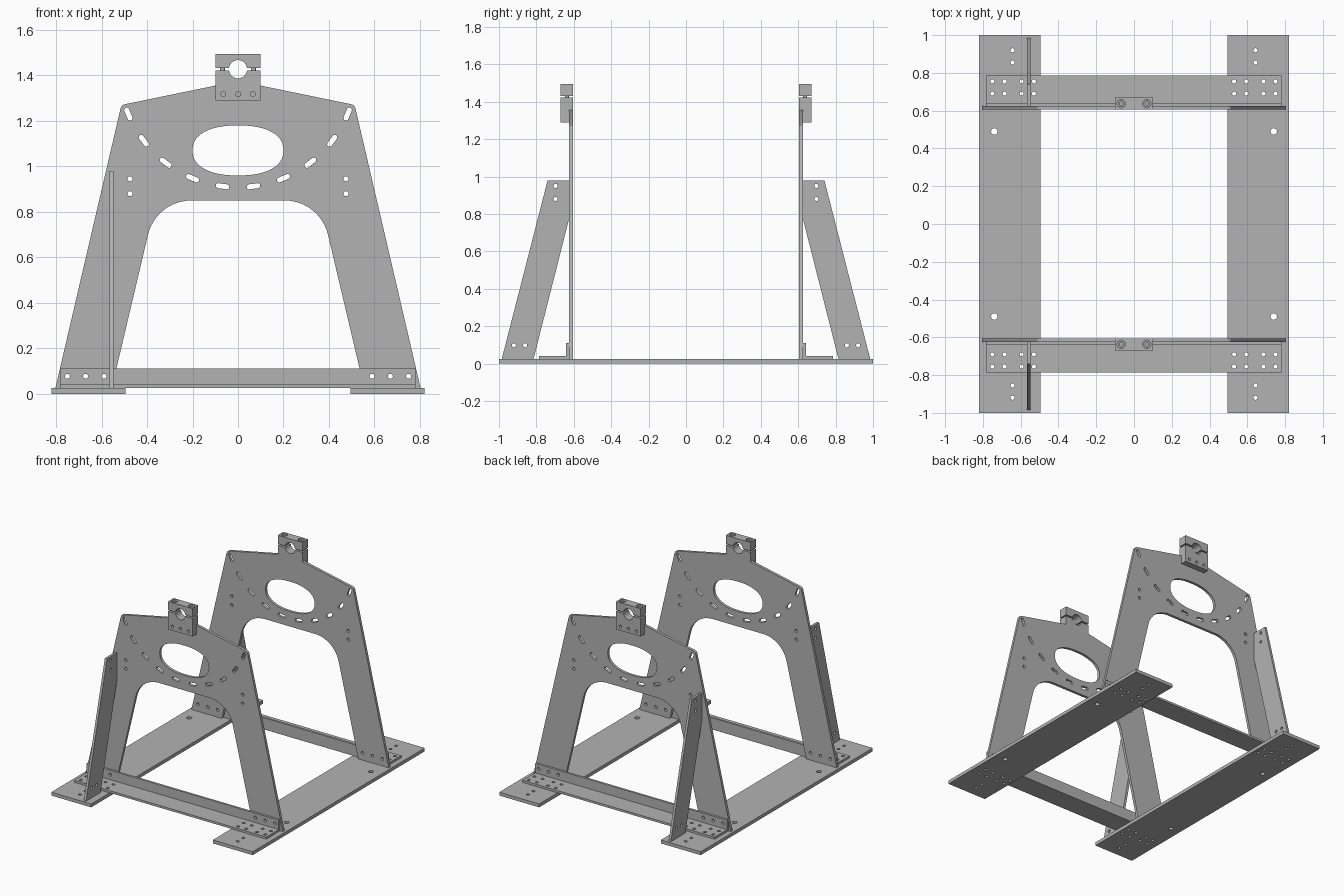
import bpy, bmesh, math
from math import sin, cos, pi, radians
from mathutils import Vector

cube = bpy.data.objects.get("Cube")
if cube:
    bpy.data.objects.remove(cube)

steel = bpy.data.materials.new("grey_steel")
steel.use_nodes = True
GREY = (0.45, 0.45, 0.45, 1)
steel.diffuse_color = GREY
steel.node_tree.nodes["Principled BSDF"].inputs["Base Color"].default_value = GREY


# ---- outline helpers (2D point lists) ----
def rect(a0, b0, a1, b1):
    return [(a0, b0), (a1, b0), (a1, b1), (a0, b1)]


def arc(cx, cy, r, start, end, n):
    return [(cx + r * cos(start + (end - start) * i / n),
             cy + r * sin(start + (end - start) * i / n)) for i in range(n + 1)]


def hole(cx, cy, r=0.011, n=24):
    return arc(cx, cy, r, 0, 2 * pi, n)[:-1]


def slot(cx, cy, angle, half=0.019, r=0.011):
    dx, dy = half * cos(angle), half * sin(angle)
    return (arc(cx + dx, cy + dy, r, angle - pi / 2, angle + pi / 2, 8)
            + arc(cx - dx, cy - dy, r, angle + pi / 2, angle + 1.5 * pi, 8))


def oval(cx, cy, a, b, power, n=48):
    def side(v):
        return math.copysign(abs(v) ** (2 / power), v)
    return [(cx + a * side(cos(2 * pi * i / n)), cy + b * side(sin(2 * pi * i / n)))
            for i in range(n)]


def rounded(corners, n=12):
    """Polygon from (x, y, radius) corners, filleted where radius > 0."""
    pts = []
    for i, (x, y, r) in enumerate(corners):
        p = Vector((x, y))
        if r == 0:
            pts.append((x, y))
            continue
        d0 = (Vector(corners[i - 1][:2]) - p).normalized()
        d1 = (Vector(corners[(i + 1) % len(corners)][:2]) - p).normalized()
        half = d0.angle(d1) / 2
        centre = p + (d0 + d1).normalized() * r / sin(half)
        v0 = p + d0 * r / math.tan(half) - centre
        v1 = p + d1 * r / math.tan(half) - centre
        a0 = math.atan2(v0.y, v0.x)
        sweep = (math.atan2(v1.y, v1.x) - a0 + pi) % (2 * pi) - pi
        pts += arc(centre.x, centre.y, r, a0, a0 + sweep, n)
    return pts


# ---- solid helpers ----
def finish(ob):
    ob.data.materials.clear()
    ob.data.materials.append(steel)
    ob.data.shade_smooth()
    ob.data.set_sharp_from_angle(angle=radians(30))


def plate(name, axis, lo, hi, outline, holes=(), side=1):
    """Extrude an outline with holes along an axis; side=-1 mirrors it to the rear."""
    curve = bpy.data.curves.new(name, "CURVE")
    curve.dimensions = "2D"
    curve.fill_mode = "BOTH"
    curve.extrude = (hi - lo) / 2
    for loop in [outline, *holes]:
        sp = curve.splines.new("POLY")
        sp.points.add(len(loop) - 1)
        for point, (u, v) in zip(sp.points, loop):
            point.co = (u, v, 0, 1)
        sp.use_cyclic_u = True
    temp = bpy.data.objects.new(name, curve)
    mesh = bpy.data.meshes.new_from_object(temp)
    bpy.data.objects.remove(temp)
    bpy.data.curves.remove(curve)
    bm = bmesh.new()
    bm.from_mesh(mesh)
    for vert in bm.verts:
        u, v, w = vert.co
        w += (lo + hi) / 2
        x, y, z = {"x": (w, u, v), "y": (u, w, v), "z": (u, v, w)}[axis]
        vert.co = (x, y * side, z)
    bmesh.ops.remove_doubles(bm, verts=bm.verts, dist=1e-5)
    bmesh.ops.recalc_face_normals(bm, faces=bm.faces)
    bm.to_mesh(mesh)
    bm.free()
    ob = bpy.data.objects.new(name, mesh)
    bpy.context.collection.objects.link(ob)
    finish(ob)
    return ob


def cut(ob, cutters):
    for c in cutters:
        c.hide_render = True
        mod = ob.modifiers.new("cut", "BOOLEAN")
        mod.operation = "DIFFERENCE"
        mod.solver = "EXACT"
        mod.object = c
    ev = ob.evaluated_get(bpy.context.evaluated_depsgraph_get())
    mesh = bpy.data.meshes.new_from_object(ev)
    ob.modifiers.clear()
    ob.data = mesh
    for c in cutters:
        bpy.data.objects.remove(c)
    finish(ob)


BASE = 0.025                       # top of the base plates
BACK, FACE = -0.605, -0.625        # panel faces
BORE_Z, GAP = 1.427, 0.005
FLANGE_X = (0.53, 0.595, 0.685, 0.75)
flange_holes = [hole(sx * x, y) for sx in (-1, 1) for x in FLANGE_X for y in (-0.69, -0.755)]
rail_holes = [hole(sx * x, 0.077) for sx in (-1, 1) for x in (0.59, 0.67, 0.75)]

# ---- base plates ----
for name, sx in (("right", -1), ("left", 1)):
    drilled = [hole(sx * 0.74, sy * 0.49, 0.017) for sy in (-1, 1)]
    drilled += [hole(sx * x, sy * y) for sy in (-1, 1)
                for x, y in [(0.643, 0.855), (0.643, 0.92)]
                + [(fx, fy) for fx in FLANGE_X for fy in (0.69, 0.755)]]
    plate(f"{name}_base_plate", "z", 0, BASE,
          rect(min(sx * 0.495, sx * 0.82), -1, max(sx * 0.495, sx * 0.82), 1), drilled)

# ---- panel outline: half mirrored into the full arch ----
half = [(0.1, 1.355, 0), (0.513, 1.27, 0.025), (0.803, BASE, 0),
        (0.555, BASE, 0), (0.36, 0.85, 0.195)]
panel = rounded(half + [(-x, z, r) for x, z, r in reversed(half)])
panel_holes = [oval(0, 1.07, 0.2, 0.11, 2.3)] + rail_holes
panel_holes += [hole(sx * 0.475, z) for sx in (-1, 1) for z in (0.88, 0.945)]
for k in range(-5, 5):
    a = radians(7.5 + 15 * k)
    panel_holes.append(slot(0.522 * sin(a), 1.43 - 0.522 * cos(a), a))

for end, side in (("front", 1), ("rear", -1)):
    plate(f"{end}_panel", "y", FACE, BACK, panel, panel_holes, side)

    # angle rail along the foot of the panel
    plate(f"{end}_rail_flange", "z", BASE, 0.041,
          rect(-0.783, -0.785, 0.78, FACE), flange_holes, side)
    plate(f"{end}_rail_web", "y", -0.641, FACE,
          rect(-0.783, 0.041, 0.78, 0.11), rail_holes, side)

    # slanted brace
    brace = [(FACE, 0.98), (-0.74, 0.98), (-0.985, BASE), (-0.815, BASE), (FACE, 0.775)]
    plate(f"{end}_brace", "x", -0.566, -0.548, brace,
          [hole(-0.697, 0.95), hole(-0.697, 0.88), hole(-0.92, 0.098), hole(-0.86, 0.098)], side)

    # split clamp: lower jaw notched over the panel, upper cap counterbored
    tilt = math.asin(GAP / 0.04)
    lower = rect(-0.1, 1.29, 0.1, BORE_Z - GAP)
    lower[3:3] = arc(0, BORE_Z, 0.04, -tilt, tilt - pi, 20)
    jaw = plate(f"{end}_clamp_jaw", "y", -0.67, BACK, lower,
                [hole(x, 1.318) for x in (-0.065, 0, 0.065)], side)
    cut(jaw, [plate("notch_cutter", "y", FACE, -0.55, rect(-0.2, 1.2, 0.2, 1.355), (), side)])
    upper = [(-0.1, 1.495), (-0.1, BORE_Z + GAP)] + arc(0, BORE_Z, 0.04, pi - tilt, tilt, 20)
    upper += [(0.1, BORE_Z + GAP), (0.1, 1.495)]
    cap = plate(f"{end}_clamp_cap", "y", -0.67, BACK, upper, (), side)
    cut(cap, [plate("bore_cutter", "z", 1.46, 1.6, hole(x, -0.637, 0.022), (), side)
              for x in (-0.068, 0.068)])

    # clamp bolts with socket heads
    for name, x in (("right", -0.068), ("left", 0.068)):
        plate(f"{end}_{name}_bolt_shank", "z", 1.40, 1.465, hole(x, -0.637, 0.011), (), side)
        plate(f"{end}_{name}_bolt_head", "z", 1.46, 1.485, hole(x, -0.637, 0.018),
              [hole(x, -0.637, 0.009, 6)], side)
